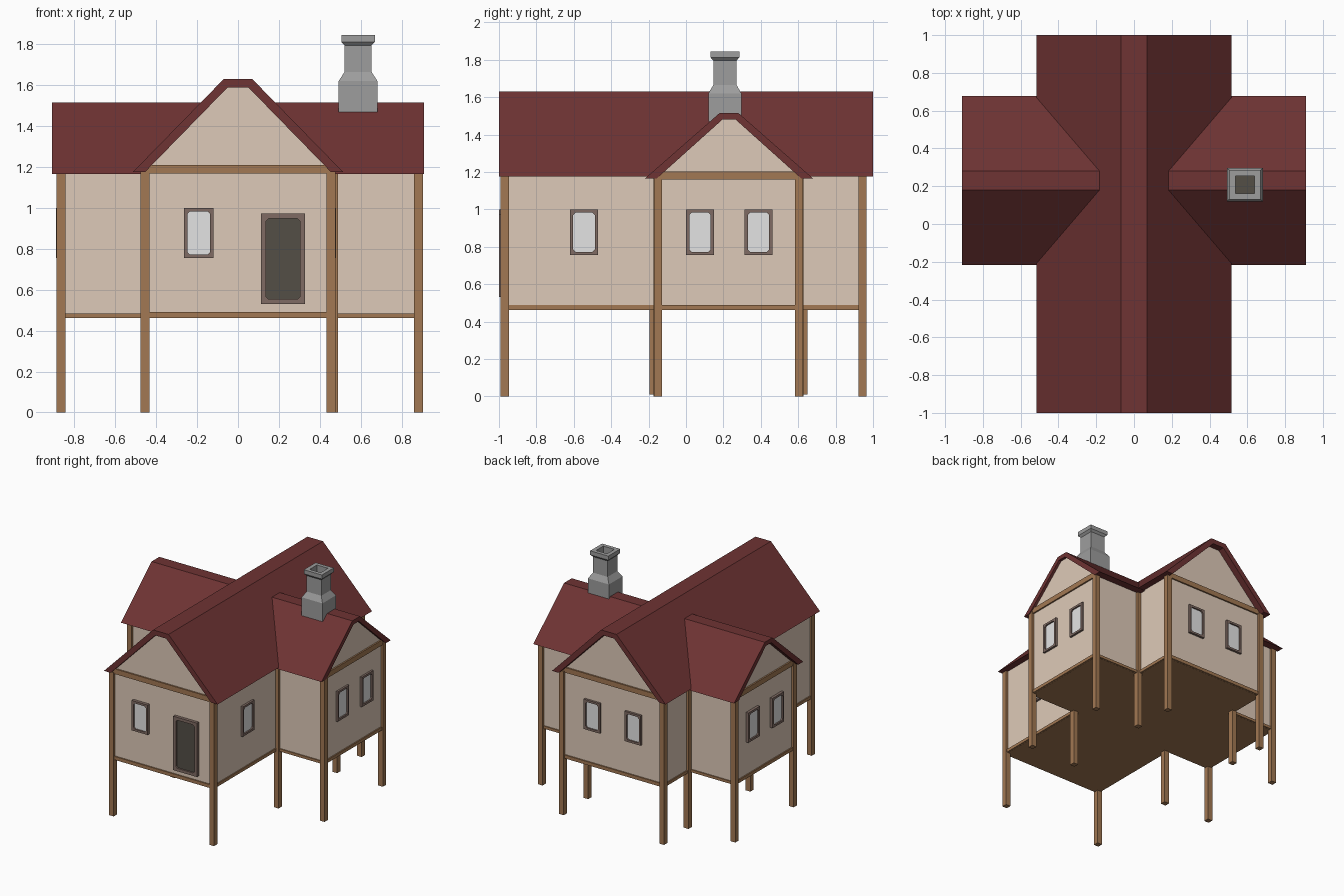
import bpy, bmesh
from mathutils import Vector

if "Cube" in bpy.data.objects:
    bpy.data.objects.remove(bpy.data.objects["Cube"])


def mat(name, r, g, b):
    m = bpy.data.materials.new(name)
    lin = [((c / 255 + 0.055) / 1.055) ** 2.4 for c in (r, g, b)]
    m.diffuse_color = (*lin, 1)
    m.use_nodes = True
    m.node_tree.nodes["Principled BSDF"].inputs["Base Color"].default_value = m.diffuse_color
    return m


ROOF = mat("roof red", 110, 51, 51)
WALL = mat("plaster", 222, 202, 184)
WOOD = mat("timber", 162, 120, 83)
FRAME = mat("frame brown", 128, 107, 99)
GLASS = mat("window glass", 228, 228, 228)
DARK = mat("door dark", 84, 78, 70)
STONE = mat("chimney grey", 157, 157, 157)


def finish(name, bm, *mats):
    bmesh.ops.recalc_face_normals(bm, faces=bm.faces)
    me = bpy.data.meshes.new(name)
    bm.to_mesh(me)
    bm.free()
    for m in mats:
        me.materials.append(m)
    ob = bpy.data.objects.new(name, me)
    bpy.context.collection.objects.link(ob)
    return ob


def box(name, x, y, z, m):
    bm = bmesh.new()
    bmesh.ops.create_cube(bm, size=1)
    for v in bm.verts:
        v.co = [a + (b - a) * (c + 0.5) for (a, b), c in zip((x, y, z), v.co)]
    return finish(name, bm, m)


def prism(name, profile, axis, a, b, m):
    """Extrude a (side, z) profile from a to b along x or y."""
    bm = bmesh.new()
    place = (lambda s, z: (s, a, z)) if axis == "y" else (lambda s, z: (a, s, z))
    f = bm.faces.new([bm.verts.new(place(s, z)) for s, z in profile])
    new = bmesh.ops.extrude_face_region(bm, geom=[f])["geom"]
    d = Vector((0, b - a, 0)) if axis == "y" else Vector((b - a, 0, 0))
    bmesh.ops.translate(bm, vec=d, verts=[v for v in new if isinstance(v, bmesh.types.BMVert)])
    return finish(name, bm, m)


def opening(name, side, c, z, w, at, panel, rim=0.017, depth=0.025):
    """Framed window or door: square frame around a recessed panel with clipped corners."""
    n = {"front": Vector((0, -1, 0)), "back": Vector((0, 1, 0)),
         "left": Vector((-1, 0, 0)), "right": Vector((1, 0, 0))}[side]
    t = Vector((abs(n.y), abs(n.x), 0))
    base = Vector((abs(n.x) * at, abs(n.y) * at, (z[0] + z[1]) / 2)) + t * c
    hw, hh, k = w / 2, (z[1] - z[0]) / 2, 0.013
    bm = bmesh.new()
    signs = [(-1, -1), (1, -1), (1, 1), (-1, 1)]

    def ring(points, d):
        return [bm.verts.new(base + n * d + t * s + Vector((0, 0, h))) for s, h in points]

    square = [(sx * hw, sz * hh) for sx, sz in signs]
    iw, ih = hw - rim, hh - rim
    octo = []
    for sx, sz in signs:
        pair = [(sx * iw, sz * (ih - k)), (sx * (iw - k), sz * ih)]
        octo += pair if sx * sz > 0 else pair[::-1]
    back, top = ring(square, -0.01), ring(square, depth)
    lip, inner = ring(octo, depth), ring(octo, depth - 0.012)
    for i in range(4):
        j = (i + 1) % 4
        bm.faces.new((back[i], back[j], top[j], top[i]))
        bm.faces.new((top[i], lip[2 * i + 1], lip[2 * i]))
        bm.faces.new((top[i], top[j], lip[2 * j], lip[2 * i + 1]))
    for i in range(8):
        j = (i + 1) % 8
        bm.faces.new((lip[i], lip[j], inner[j], inner[i]))
    bm.faces.new(inner).material_index = 1
    bm.faces.new(back)
    finish(name, bm, FRAME, panel)


# plaster bodies with gables
YF, YB, XL, XR = -0.975, 0.945, -0.868, 0.888
W0, W1 = -0.153, 0.608
prism("main_walls", [(-.46, .475), (.46, .475), (.46, 1.19), (.05, 1.6), (-.05, 1.6), (-.46, 1.19)],
      "y", YF, YB, WALL)
prism("wing_walls", [(W0, .475), (W1, .475), (W1, 1.185), (.265, 1.485), (.19, 1.485), (W0, 1.185)],
      "x", XL, XR, WALL)

# roofs: flat-topped folded slabs
prism("main_roof", [(-.515, 1.175), (-.07, 1.63), (.07, 1.63), (.515, 1.175),
                    (.455, 1.175), (.05, 1.59), (-.05, 1.59), (-.455, 1.175)], "y", -1, 1, ROOF)
prism("wing_roof", [(-.218, 1.166), (.18, 1.515), (.28, 1.515), (.678, 1.166),
                    (.615, 1.166), (.265, 1.48), (.195, 1.48), (-.155, 1.166)], "x", -.91, .91, ROOF)

# floor undersides
box("main_floor", (-.455, .455), (YF + .005, YB - .005), (.462, .48), WOOD)
box("wing_floor", (XL + .005, XR - .005), (W0 + .005, W1 - .005), (.462, .48), WOOD)

# stilts: outer corners then inner corners
posts = [(sx * .455, y, 0) for sx in (-1, 1) for y in (-.969, .943)]
posts += [(x, y, 0) for x in (-.865, .883) for y in (-.15, .605)]
posts += [(.468, -.152, 0), (.468, .607, 0), (-.455, -.174, .01), (-.455, .627, .01)]
for i, (x, y, z) in enumerate(posts):
    box(f"stilt_{i}", (x - .0215, x + .0215), (y - .0215, y + .0215), (z, 1.178), WOOD)

# gable tie beams and sill beams on the end walls
for y, n in ((YF, "front"), (YB, "back")):
    box(f"{n}_tie_beam", (-.47, .47), (y - .012, y + .012), (1.168, 1.21), WOOD)
    box(f"{n}_sill", (-.47, .47), (y - .01, y + .01), (.463, .491), WOOD)
for x, n in ((XL, "left"), (XR, "right")):
    box(f"{n}_tie_beam", (x - .012, x + .012), (W0, W1), (1.16, 1.203), WOOD)
    box(f"{n}_sill", (x - .01, x + .01), (W0, W1), (.463, .489), WOOD)

# sill beams along the side walls
for s, n in ((-1, "left"), (1, "right")):
    for a, b, e in ((YF, W0, "front"), (W1, YB, "back")):
        x = s * .46
        box(f"{n}_{e}_side_sill", (x - .008, x + .008), (a, b), (.463, .488), WOOD)
    x0, x1 = (XL, -.46) if s < 0 else (.46, XR)
    for y, e in ((W0, "front"), (W1, "back")):
        box(f"{n}_wing_{e}_sill", (x0, x1), (y - .008, y + .008), (.463, .485), WOOD)

# windows and door
WZ = (.755, 1.0)
opening("front_window", "front", -.192, WZ, .146, YF, GLASS)
opening("front_door", "front", .22, (.53, .972), .215, YF, DARK, rim=.024)
opening("side_window", "right", -.545, WZ, .15, .46, GLASS, depth=.018)
for i, c in enumerate((.075, .388)):
    opening(f"right_window_{i}", "right", c, WZ, .148, XR, GLASS, depth=.016)
    opening(f"left_window_{i}", "left", c, WZ, .148, XL, GLASS, depth=.022)
for i, c in enumerate((-.19, .18)):
    opening(f"back_window_{i}", "back", c, WZ, .146, YB, GLASS, depth=.018)

# chimney: stacked square rings ending in a dark flue
bm = bmesh.new()
rings = [(.095, .088, 1.47), (.095, .088, 1.62), (.066, .062, 1.665), (.066, .062, 1.795),
         (.082, .077, 1.812), (.082, .077, 1.845), (.05, .047, 1.845), (.05, .047, 1.76)]
prev = None
for hx, hy, z in rings:
    ring = [bm.verts.new((.587 + sx * hx, .208 + sy * hy, z))
            for sx, sy in ((-1, -1), (1, -1), (1, 1), (-1, 1))]
    if prev:
        for i in range(4):
            bm.faces.new((prev[i], prev[(i + 1) % 4], ring[(i + 1) % 4], ring[i]))
    else:
        bm.faces.new(ring[::-1])
    prev = ring
bm.faces.new(prev).material_index = 1
finish("chimney", bm, STONE, DARK)
